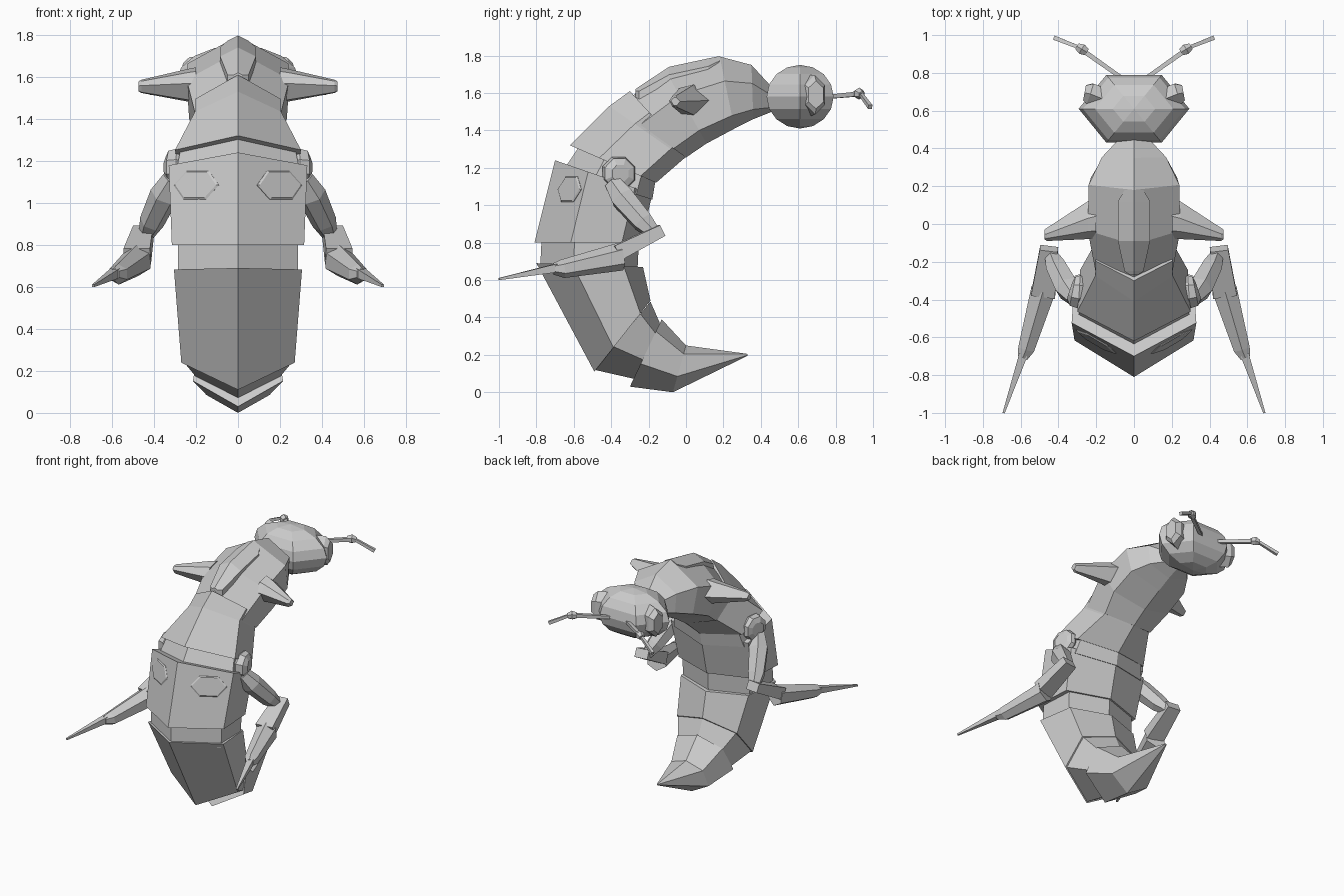
import bpy, bmesh
from math import cos, sin, pi
from mathutils import Vector, Matrix

if "Cube" in bpy.data.objects:
    bpy.data.objects.remove(bpy.data.objects["Cube"])


def finish(name, bm, mirror=False):
    bmesh.ops.recalc_face_normals(bm, faces=bm.faces)
    me = bpy.data.meshes.new(name)
    bm.to_mesh(me)
    bm.free()
    ob = bpy.data.objects.new(name, me)
    bpy.context.collection.objects.link(ob)
    if mirror:
        ob.modifiers.new("Mirror", 'MIRROR')
    return ob


def loft(name, rings, mirror=False):
    bm = bmesh.new()
    vs = [[bm.verts.new(p) for p in r] for r in rings]
    n = len(vs[0])
    for a, b in zip(vs, vs[1:]):
        for i in range(n):
            bm.faces.new((a[i], a[(i + 1) % n], b[(i + 1) % n], b[i]))
    bm.faces.new(vs[0])
    bm.faces.new(vs[-1])
    return finish(name, bm, mirror)


def body(name, stations, inner=.95):
    # station: outer ridge y,z, inner ridge y,z, half width
    rings = []
    for oy, oz, iy, iz, w in stations:
        def at(x, t):
            return (x, oy + (iy - oy) * t, oz + (iz - oz) * t)
        rings.append([at(0, 0), at(w, .34), at(w * inner, .82), at(0, 1),
                      at(-w * inner, .82), at(-w, .34)])
    return loft(name, rings)


def limb(name, stations, sides=6, flat=1.0):
    # station: x, y, z, radius; sections stand square to the limb axis
    pts = [Vector(s[:3]) for s in stations]
    rings = []
    for i, p in enumerate(pts):
        d = (pts[min(i + 1, len(pts) - 1)] - pts[max(i - 1, 0)]).normalized()
        u = d.cross(Vector((0, 0, 1))).normalized()
        v = u.cross(d)
        r = stations[i][3]
        rings.append([p + u * r * flat * cos(2 * pi * k / sides + pi / sides)
                      + v * r * sin(2 * pi * k / sides + pi / sides)
                      for k in range(sides)])
    return loft(name, rings, True)


# Curved body, from neck to tail
body("thorax", [(.46, 1.63, .46, 1.50, .07), (.35, 1.75, .36, 1.46, .17),
                (.18, 1.795, .26, 1.41, .24), (-.11, 1.72, .11, 1.33, .245),
                (-.37, 1.52, 0, 1.255, .205)])
body("waist_plate", [(-.30, 1.61, .01, 1.27, .205), (-.41, 1.53, -.01, 1.25, .205),
                     (-.62, 1.32, -.16, 1.12, .30)])
body("upper_joint", [(-.56, 1.33, -.16, 1.15, .27), (-.66, 1.18, -.18, 1.03, .30)])
body("chest_plate", [(-.70, 1.24, -.18, 1.06, .33), (-.81, .80, -.24, .80, .315)])
body("lower_joint", [(-.77, .86, -.25, .84, .285), (-.78, .66, -.26, .64, .285)])
body("abdomen", [(-.80, .69, -.23, .67, .305), (-.49, .11, -.19, .49, .27)], .9)
body("abdomen_joint", [(-.49, .12, -.19, .485, .26), (-.27, .07, -.14, .37, .20)], .9)
body("tail", [(-.30, .03, -.13, .39, .215), (-.07, 0, 0, .25, .15),
              (.33, .195, .33, .205, .006)], .85)

# Raised pad along the back
outline = [(.18, .05, 1.797), (.12, .085, 1.785), (-.09, .085, 1.74),
           (-.25, .05, 1.635), (-.27, .02, 1.62)]
loft("back_pad", [[(0, y, z), (w, y, z - w * .5), (w, y, z - .12), (-w, y, z - .12),
                   (-w, y, z - w * .5)] for y, w, z in outline])

# Head: six-sided low-poly ball with corners to the sides
bm = bmesh.new()
bmesh.ops.create_uvsphere(bm, u_segments=6, v_segments=8, radius=1)
bmesh.ops.transform(bm, verts=bm.verts,
                    matrix=Matrix.Translation((0, .61, 1.58))
                    @ Matrix.Diagonal((.293, .207, .17, 1)) @ Matrix.Rotation(pi / 6, 4, 'Z'))
if max(v.co.x for v in bm.verts) < .28:
    c = Matrix.Translation((0, .61, 1.58)) @ Matrix.Diagonal((.293, .207, .17, 1))
    bmesh.ops.transform(bm, verts=bm.verts,
                        matrix=c @ Matrix.Rotation(pi / 6, 4, 'Z') @ c.inverted())
finish("head", bm)

# Eyes
limb("eye", [(.16, .66, 1.585, .11), (.235, .69, 1.59, .105), (.262, .695, 1.59, .075)], 6, .62)

# Antennae with knuckles
limb("antenna_base", [(.06, .77, 1.58, .015), (.28, .925, 1.595, .018)], 4)
limb("antenna_knuckle", [(.25, .91, 1.595, .022), (.275, .925, 1.597, .032), (.30, .94, 1.59, .02)], 6)
limb("antenna_tip", [(.28, .93, 1.60, .013), (.42, .985, 1.525, .016)], 4)

# Stubby wing buds
bud = [(1, 0), (.1, .9), (-.6, .7), (-1, .1), (-.5, -.8), (.2, -.9)]
loft("wing_bud", [[(x, y + a * ry, z + b * rz) for a, b in bud]
                  for x, y, z, ry, rz in [(.20, .03, 1.56, .11, .095), (.245, .02, 1.56, .10, .085),
                                          (.46, -.055, 1.555, .035, .035),
                                          (.475, -.055, 1.555, .025, .025)]], True)

# Spots on the chest plate
n = Vector((.5, -.85, .2)).normalized()
u = n.cross(Vector((0, 0, 1))).normalized()
v = u.cross(n)
c = Vector((.20, -.625, 1.085))
loft("chest_spot", [[c + n * h + u * .125 * s * cos(k * pi / 3) + v * .08 * s * sin(k * pi / 3)
                     for k in range(6)] for h, s in [(-.03, 1), (-.002, 1), (.004, .9)]], True)

# Legs
limb("shoulder", [(.24, -.36, 1.17, .07), (.29, -.36, 1.17, .095), (.325, -.355, 1.17, .085),
                  (.34, -.35, 1.17, .05)], 8)
limb("upper_leg", [(.31, -.39, 1.12, .05), (.35, -.34, 1.04, .07), (.41, -.23, .91, .06),
                   (.44, -.16, .84, .035)], 6)
limb("knee", [(.45, -.13, .865, .045), (.48, -.37, .745, .06)], 4, 1.5)
limb("lower_leg", [(.48, -.35, .725, .075), (.57, -.66, .66, .05), (.59, -.71, .66, .03)], 6)
limb("claw", [(.585, -.69, .665, .032), (.69, -1.0, .605, .008)], 4)
